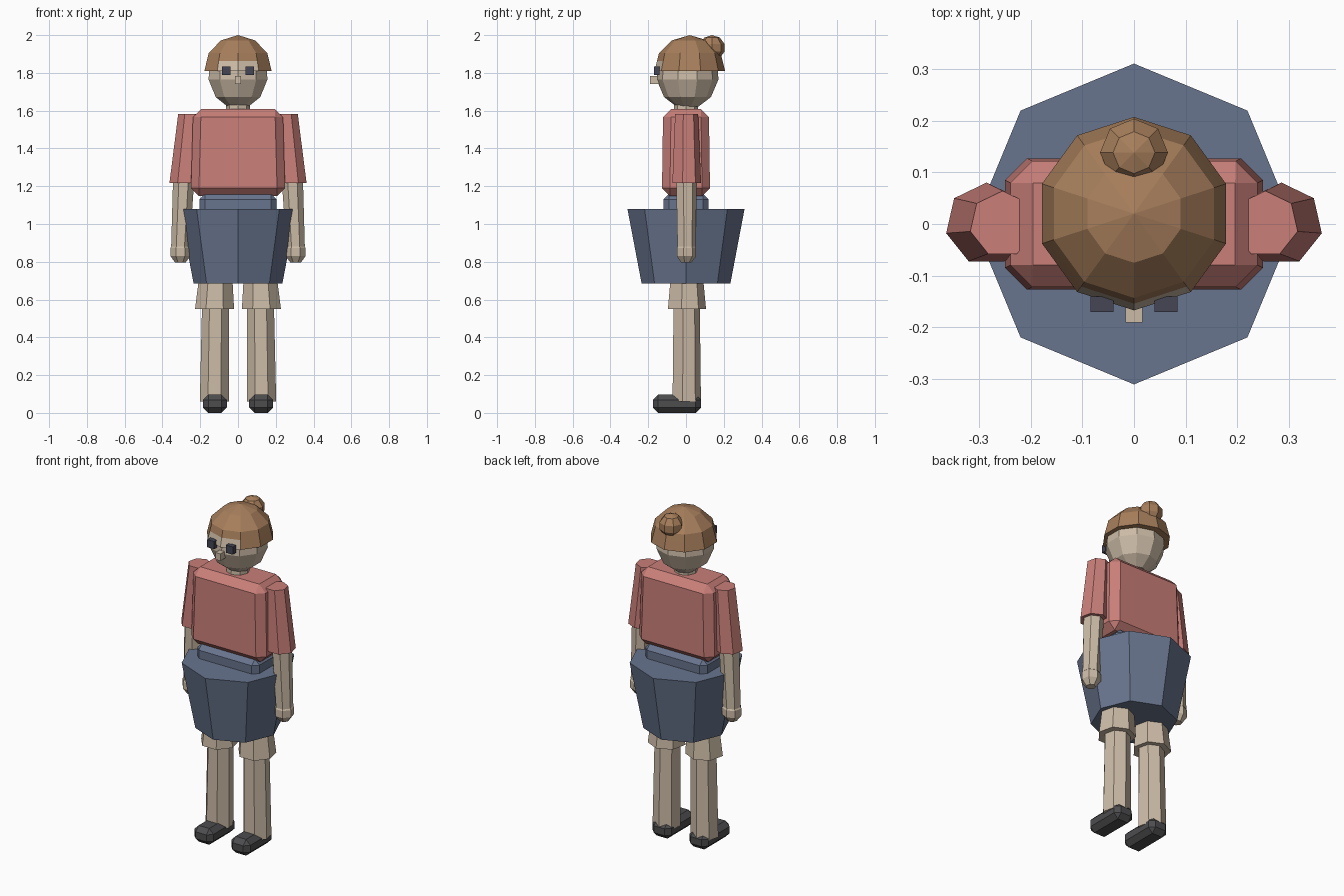
import bpy, bmesh
from math import sin, cos, pi

cube = bpy.data.objects.get("Cube")
if cube:
    bpy.data.objects.remove(cube, do_unlink=True)


def material(name, *rgb):
    linear = [(c / 255) ** 2.2 for c in rgb] + [1]
    m = bpy.data.materials.new(name)
    m.use_nodes = True
    m.diffuse_color = linear
    bsdf = m.node_tree.nodes["Principled BSDF"]
    bsdf.inputs["Base Color"].default_value = linear
    bsdf.inputs["Roughness"].default_value = 0.9
    return m


SKIN = material("skin", 203, 186, 165)
SHIRT = material("shirt red", 200, 126, 120)
SKIRT = material("skirt blue", 104, 116, 141)
HAIR = material("hair brown", 166, 126, 92)
SHOE = material("shoe grey", 78, 78, 80)
EYE = material("eye dark", 70, 72, 86)


def finish(name, bm, *mats):
    bmesh.ops.recalc_face_normals(bm, faces=bm.faces)
    mesh = bpy.data.meshes.new(name)
    bm.to_mesh(mesh)
    bm.free()
    obj = bpy.data.objects.new(name, mesh)
    for m in mats:
        mesh.materials.append(m)
    bpy.context.collection.objects.link(obj)
    return obj


def loft(name, sides, rings, *mats, paint=None):
    """Stack of polygon rings (x, y, z, radius), capped at both ends."""
    bm = bmesh.new()
    loops = []
    for x, y, z, r in rings:
        angles = [pi / 2 + 2 * pi * k / sides for k in range(sides)]
        loops.append([bm.verts.new((x + r * cos(a), y + r * sin(a), z)) for a in angles])
    for low, high in zip(loops, loops[1:]):
        for k in range(sides):
            n = (k + 1) % sides
            bm.faces.new((low[k], low[n], high[n], high[k]))
    bm.faces.new(loops[0][::-1])
    bm.faces.new(loops[-1])
    bmesh.ops.remove_doubles(bm, verts=bm.verts, dist=0.002)
    if paint:
        for f in bm.faces:
            f.material_index = paint(f.calc_center_median())
    return finish(name, bm, *mats)


def box(name, centre, size, mat, bevel=0, top=1):
    """Box with an optional chamfer; top scales the upper face."""
    bm = bmesh.new()
    bmesh.ops.create_cube(bm, size=1)
    for v in bm.verts:
        s = top if v.co.z > 0 else 1
        v.co.x = v.co.x * size[0] * s + centre[0]
        v.co.y = v.co.y * size[1] * s + centre[1]
        v.co.z = v.co.z * size[2] + centre[2]
    if bevel:
        bmesh.ops.bevel(bm, geom=bm.edges[:], offset=bevel, segments=1, affect='EDGES')
    return finish(name, bm, mat)


# Torso, waistband and skirt
box("shirt", (0, 0, 1.378), (0.5, 0.255, 0.46), SHIRT, bevel=0.042, top=0.95)
box("waistband", (0, 0, 1.08), (0.41, 0.24, 0.16), SKIRT, bevel=0.03)
loft("skirt", 8, [(0, 0, 0.685, 0.235), (0, 0, 1.08, 0.31)], SKIRT)

# Arms and legs
for side, s in (("left", 1), ("right", -1)):
    loft(side + "_sleeve", 7, [(0.285 * s, 0, 1.217, 0.08), (0.254 * s, 0, 1.583, 0.064)], SHIRT)
    loft(side + "_forearm", 7, [(0.305 * s, 0, 0.88, 0.05), (0.287 * s, 0, 1.25, 0.058)], SKIN)
    hand = [(0.795, 0.028), (0.83, 0.054), (0.872, 0.054), (0.906, 0.032)]
    loft(side + "_hand", 7, [(0.305 * s, 0, z, r) for z, r in hand], SKIN)
    loft(side + "_thigh", 7, [(0.124 * s, 0, 0.55, 0.106), (0.118 * s, 0, 0.72, 0.09)], SKIN)
    loft(side + "_calf", 7, [(0.125 * s, 0, 0.06, 0.079), (0.119 * s, 0, 0.58, 0.073)], SKIN)
    box(side + "_shoe", (0.122 * s, -0.048, 0.0485), (0.126, 0.255, 0.097), SHOE, bevel=0.028)

# Neck and head
loft("neck", 8, [(0, 0, 1.58, 0.066), (0, 0, 1.66, 0.062)], SKIN)
skull = [(1.623, 0.06), (1.672, 0.124), (1.765, 0.164), (1.815, 0.16), (1.89, 0.115)]
loft("head", 10, [(0, 0.008, z, r) for z, r in skull], SKIN)

# Hair cap, with the forehead showing on the two lowest front faces
cap = [(1.81, 0.187), (1.862, 0.174), (1.905, 0.163), (1.972, 0.095), (2.0, 0)]
loft("hair", 10, [(0, 0.02, z, r) for z, r in cap], HAIR, SKIN,
     paint=lambda c: int(c.y < -0.1 and 1.812 < c.z < 1.86 and abs(c.x) < 0.08))
knot = [(0.067 * cos(pi * k / 5), 0.069 * sin(pi * k / 5)) for k in range(5, -1, -1)]
loft("hair_bun", 8, [(0, 0.138, 1.933 + z, r) for z, r in knot], HAIR)

# Face
for side, s in (("left", 1), ("right", -1)):
    box(side + "_eye", (0.062 * s, -0.155, 1.812), (0.045, 0.03, 0.046), EYE)
box("nose", (0, -0.165, 1.762), (0.032, 0.05, 0.042), SKIN)
